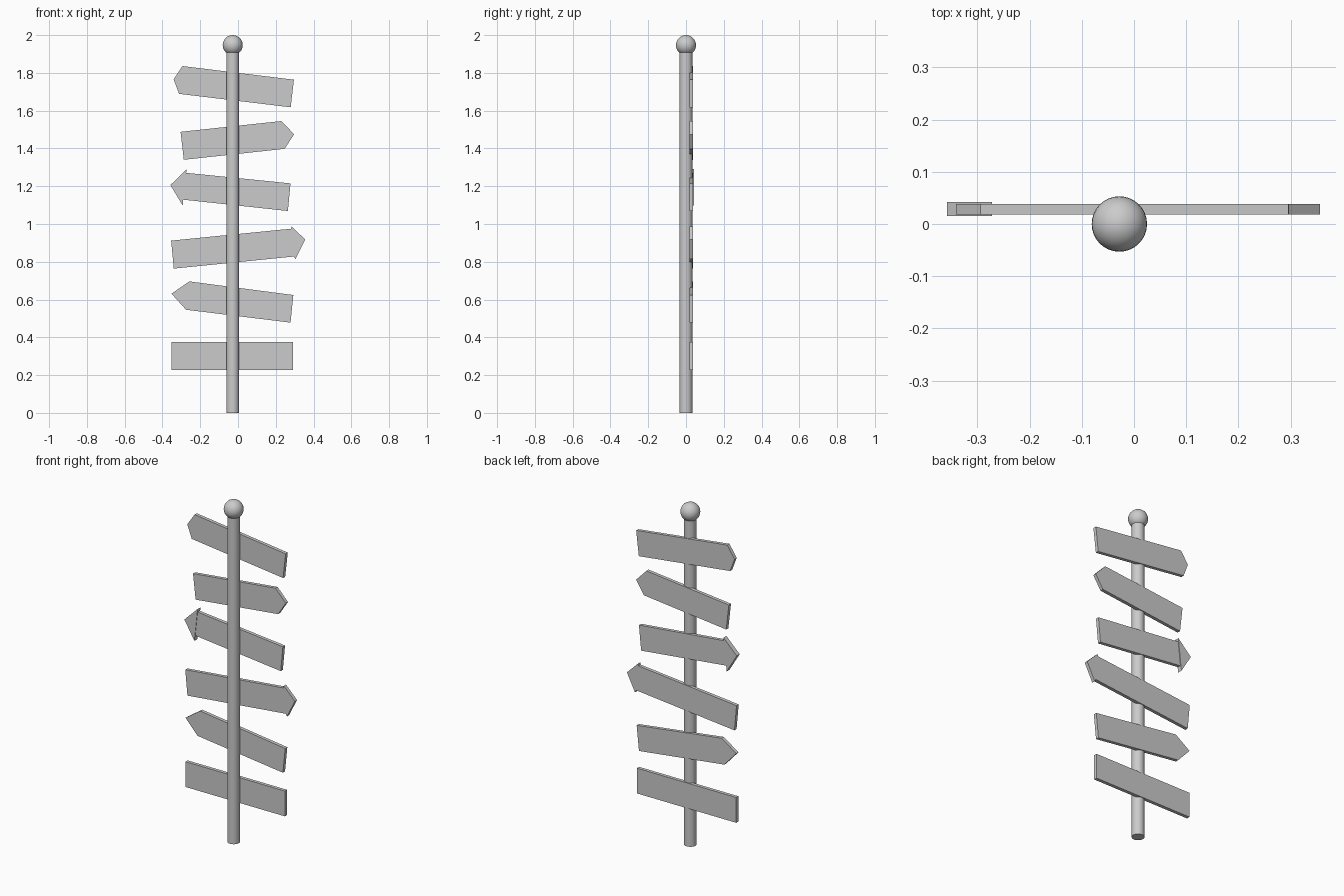
import bpy, bmesh, math

if "Cube" in bpy.data.objects:
    bpy.data.objects.remove(bpy.data.objects["Cube"])

POLE_X = -0.028


def board(name, outline, y0=0.018, y1=0.038):
    """Extrude an (x, z) outline from y0 to y1."""
    bm = bmesh.new()
    face = bm.faces.new([bm.verts.new((x, y0, z)) for x, z in outline])
    ext = bmesh.ops.extrude_face_region(bm, geom=[face])
    moved = [v for v in ext["geom"] if isinstance(v, bmesh.types.BMVert)]
    bmesh.ops.translate(bm, verts=moved, vec=(0, y1 - y0, 0))
    bmesh.ops.recalc_face_normals(bm, faces=bm.faces)
    mesh = bpy.data.meshes.new(name)
    bm.to_mesh(mesh)
    bm.free()
    obj = bpy.data.objects.new(name, mesh)
    bpy.context.collection.objects.link(obj)


def smooth(name):
    bpy.context.object.name = name
    bpy.ops.object.shade_smooth_by_angle(angle=math.radians(40))


# Round pole
bpy.ops.mesh.primitive_cylinder_add(vertices=32, radius=0.034, depth=1.92,
                                    location=(POLE_X, 0, 0.96))
smooth("pole")

# Ball on top
bpy.ops.mesh.primitive_uv_sphere_add(segments=32, ring_count=16, radius=0.053,
                                     location=(POLE_X, 0, 1.947))
smooth("ball_finial")

# Sign boards, top to bottom
board("sign_1", [(-0.341, 1.766), (-0.294, 1.836), (0.296, 1.764),
                 (0.279, 1.618), (-0.312, 1.689)])
board("sign_2", [(-0.304, 1.488), (0.230, 1.545), (0.297, 1.475),
                 (0.247, 1.398), (-0.287, 1.340)])
board("sign_3", [(-0.276, 1.271), (0.278, 1.215), (0.264, 1.069),
                 (-0.291, 1.129)])
board("sign_4", [(-0.354, 0.912), (0.281, 0.975), (0.284, 0.988),
                 (0.356, 0.917), (0.304, 0.814), (0.296, 0.828),
                 (-0.340, 0.764)])
board("sign_5", [(-0.352, 0.631), (-0.258, 0.696), (0.293, 0.624),
                 (0.278, 0.478), (-0.275, 0.546)])
board("sign_6", [(-0.352, 0.374), (0.291, 0.374), (0.291, 0.226),
                 (-0.352, 0.226)])

# Thicker separate arrow head on the third sign
board("sign_3_arrow_head", [(-0.358, 1.206), (-0.272, 1.290),
                            (-0.293, 1.098)], 0.015, 0.042)
